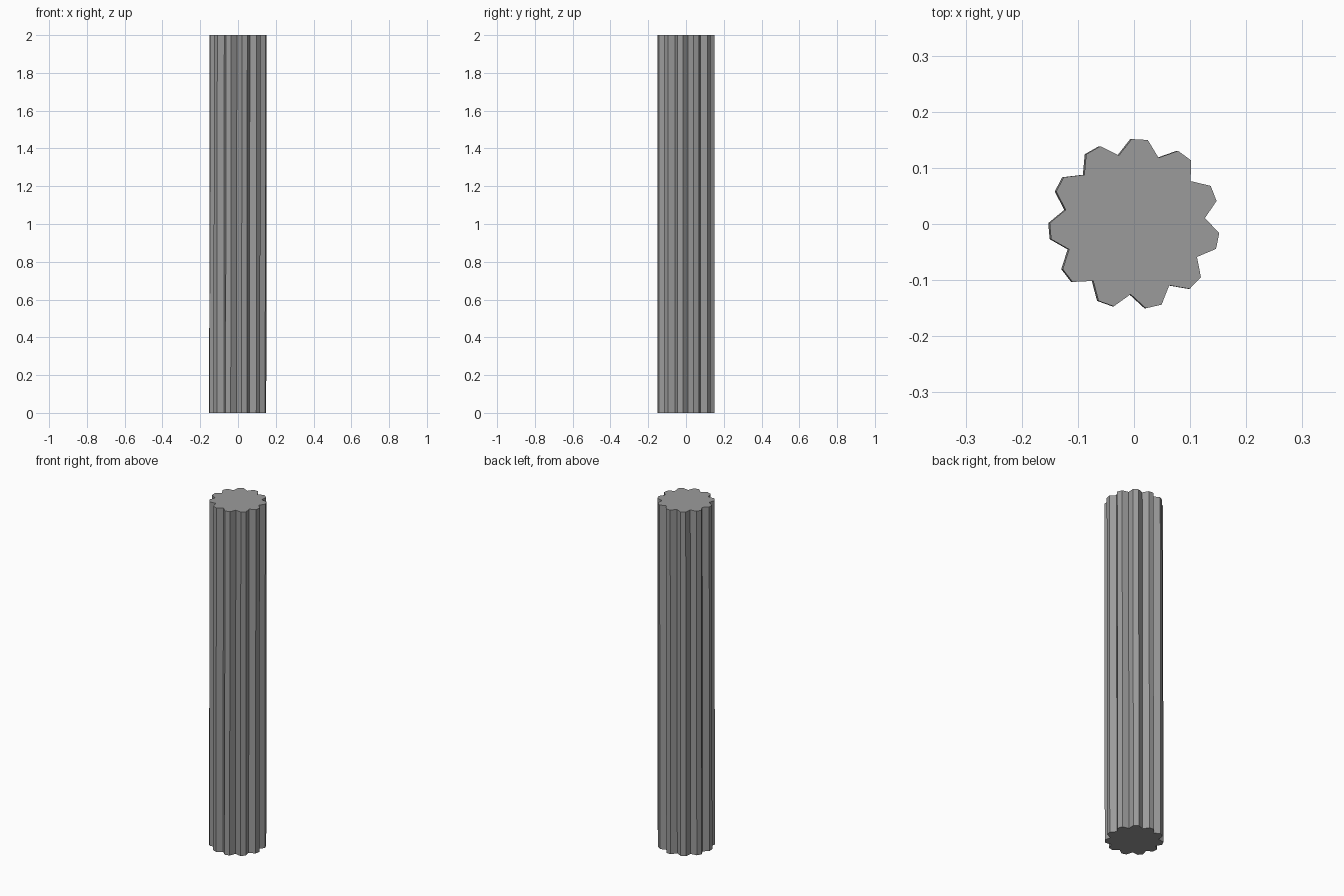
import bpy, bmesh
from math import cos, sin, radians, pi

if "Cube" in bpy.data.objects:
    bpy.data.objects.remove(bpy.data.objects["Cube"])

# Fluted column: 33-sided profile, every third corner pulled in, leaning very slightly to +x
TEETH, R_TIP, R_VALLEY = 11, 0.1515, 0.1255
HEIGHT, LEAN, START = 2.0, 0.0013, radians(4.8)

bm = bmesh.new()
n = TEETH * 3


def ring(z, shift):
    verts = []
    for i in range(n):
        a = START + 2 * pi * i / n
        r = R_VALLEY if i % 3 == 0 else R_TIP
        verts.append(bm.verts.new((shift + r * cos(a), r * sin(a), z)))
    return verts


bottom = ring(0, -LEAN)
top = ring(HEIGHT, LEAN)

# Walls and end caps
for i in range(n):
    j = (i + 1) % n
    bm.faces.new((bottom[i], bottom[j], top[j], top[i]))
bm.faces.new(top)
bm.faces.new(bottom[::-1])

mesh = bpy.data.meshes.new("fluted_column")
bm.to_mesh(mesh)
bm.free()

# Dark grey finish
mat = bpy.data.materials.new("dark_grey")
mat.diffuse_color = (0.33, 0.33, 0.33, 1)
mat.use_nodes = True
mat.node_tree.nodes["Principled BSDF"].inputs["Base Color"].default_value = mat.diffuse_color
mesh.materials.append(mat)
bpy.context.collection.objects.link(bpy.data.objects.new("fluted_column", mesh))
